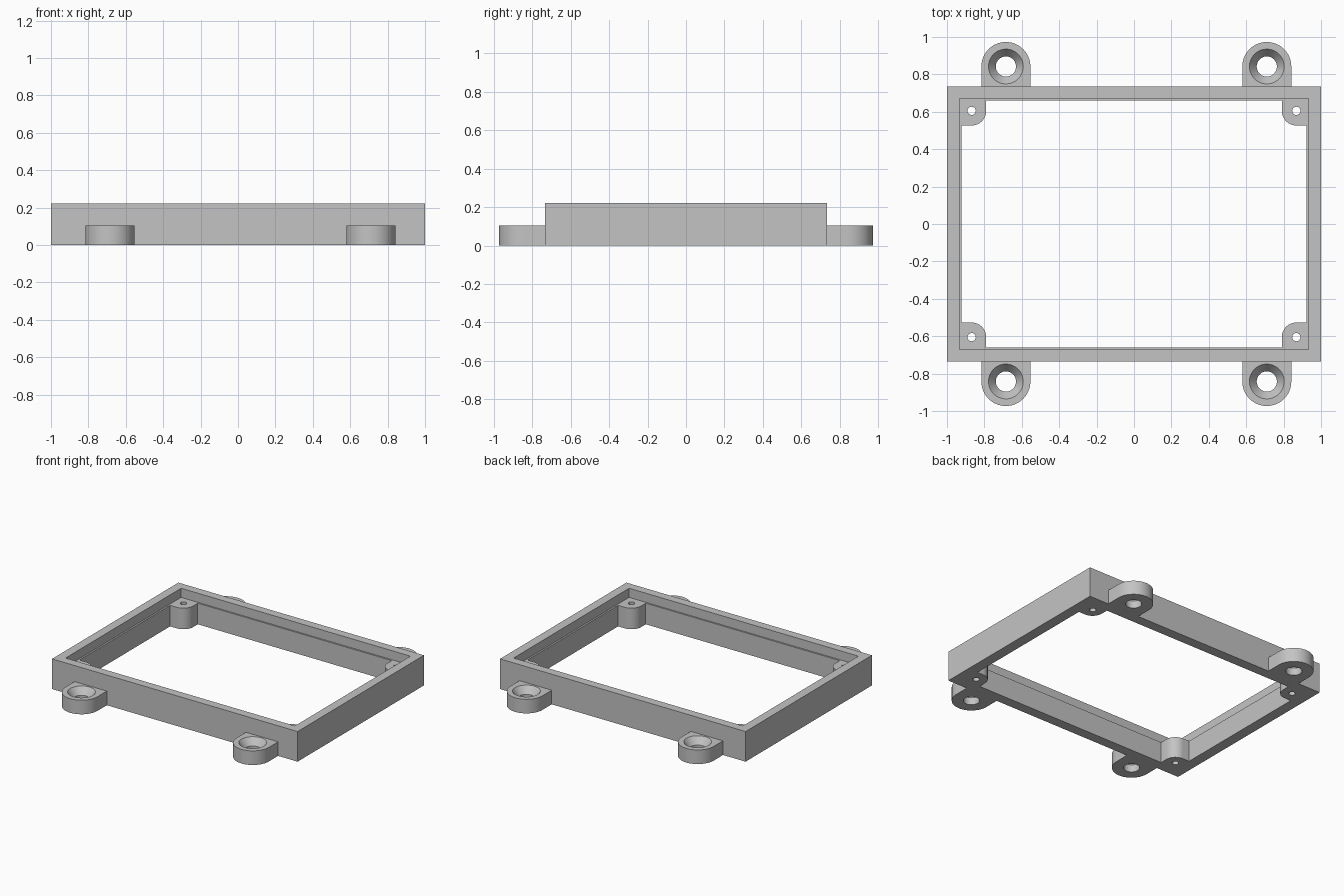
import bpy, bmesh
from math import pi, cos, sin, radians

if "Cube" in bpy.data.objects:
    bpy.data.objects.remove(bpy.data.objects["Cube"], do_unlink=True)

# Main sizes
HALF_X, HALF_Y, HEIGHT = 1.0, 0.735, 0.222
OPEN_X, OPEN_Y = 0.922, 0.66
RECESS_X, RECESS_Y, LEDGE_Z = 0.934, 0.672, 0.155
POST_X, POST_Y, POST_R, SCREW_R = 0.868, 0.605, 0.078, 0.022
LUG_Y, LUG_R, LUG_H = 0.842, 0.131, 0.104
BORE_R, SINK_R, SINK_DEPTH = 0.054, 0.093, 0.05

grey = bpy.data.materials.new("plain grey")
grey.use_nodes = True
colour = (0.55, 0.55, 0.55, 1)
grey.diffuse_color = colour
grey.node_tree.nodes["Principled BSDF"].inputs["Base Color"].default_value = colour


def arc(cx, cy, r, start, end, steps):
    angles = [start + (end - start) * i / steps for i in range(steps + 1)]
    return [(cx + r * cos(a), cy + r * sin(a)) for a in angles]


def rectangle(x, y):
    return [(-x, -y), (x, -y), (x, y), (-x, y)]


def loft(name, bottom, top, z0, z1):
    """Solid between two outlines with the same number of points."""
    bm = bmesh.new()
    low = [bm.verts.new((x, y, z0)) for x, y in bottom]
    high = [bm.verts.new((x, y, z1)) for x, y in top]
    bm.faces.new(low)
    bm.faces.new(high)
    for i in range(len(low)):
        j = (i + 1) % len(low)
        bm.faces.new((low[i], low[j], high[j], high[i]))
    bmesh.ops.recalc_face_normals(bm, faces=bm.faces)
    mesh = bpy.data.meshes.new(name)
    bm.to_mesh(mesh)
    bm.free()
    mesh.materials.append(grey)
    obj = bpy.data.objects.new(name, mesh)
    bpy.context.collection.objects.link(obj)
    return obj


def prism(name, outline, z0, z1):
    return loft(name, outline, outline, z0, z1)


def circle(cx, cy, r, steps=48):
    return arc(cx, cy, r, 0, 2 * pi, steps)[:-1]


def carve(obj, cutters):
    """Subtract the cutters, then delete them and smooth the round walls."""
    bpy.ops.object.select_all(action="DESELECT")
    obj.select_set(True)
    bpy.context.view_layer.objects.active = obj
    for cutter in cutters:
        cutter.hide_render = True
        mod = obj.modifiers.new("cut", "BOOLEAN")
        mod.operation, mod.solver, mod.object = "DIFFERENCE", "EXACT", cutter
        bpy.ops.object.modifier_apply(modifier=mod.name)
        bpy.data.objects.remove(cutter, do_unlink=True)
    bpy.ops.object.shade_smooth_by_angle(angle=radians(30))


# Opening outline that leaves a rounded screw post in each corner
corner = [(OPEN_X, POST_Y - POST_R)]
corner += arc(POST_X, POST_Y, POST_R, 1.5 * pi, pi, 16)
corner += [(POST_X - POST_R, OPEN_Y)]
opening = []
for sx, sy in ((1, 1), (-1, 1), (-1, -1), (1, -1)):
    points = corner if sx * sy > 0 else corner[::-1]
    opening += [(sx * x, sy * y) for x, y in points]

# Frame with a stepped recess above the opening and posts
frame = prism("frame", rectangle(HALF_X, HALF_Y), 0, HEIGHT)
cutters = [prism("recess_cutter", rectangle(RECESS_X, RECESS_Y), LEDGE_Z, HEIGHT + 0.1),
           prism("opening_cutter", opening, -0.1, HEIGHT + 0.1)]
for sx in (-1, 1):
    for sy in (-1, 1):
        hole = circle(sx * POST_X, sy * POST_Y, SCREW_R, 32)
        cutters.append(prism("screw_cutter", hole, -0.1, HEIGHT + 0.1))
carve(frame, cutters)

# Mounting lugs with countersunk holes on the front and back walls
for side, sy in (("front", -1), ("back", 1)):
    for hand, cx in (("right", -0.685), ("left", 0.71)):
        outline = [(cx + LUG_R, HALF_Y)] + arc(cx, LUG_Y, LUG_R, 0, pi, 40)
        outline += [(cx - LUG_R, HALF_Y)]
        lug = prism(f"{side}_{hand}_lug", [(x, sy * y) for x, y in outline], 0, LUG_H)
        cy = sy * LUG_Y
        lip = 0.02
        flare = SINK_R + (SINK_R - BORE_R) * lip / SINK_DEPTH
        bore = prism("bore_cutter", circle(cx, cy, BORE_R), -0.1, LUG_H + 0.1)
        sink = loft("sink_cutter", circle(cx, cy, BORE_R), circle(cx, cy, flare),
                    LUG_H - SINK_DEPTH, LUG_H + lip)
        carve(lug, [sink, bore])
